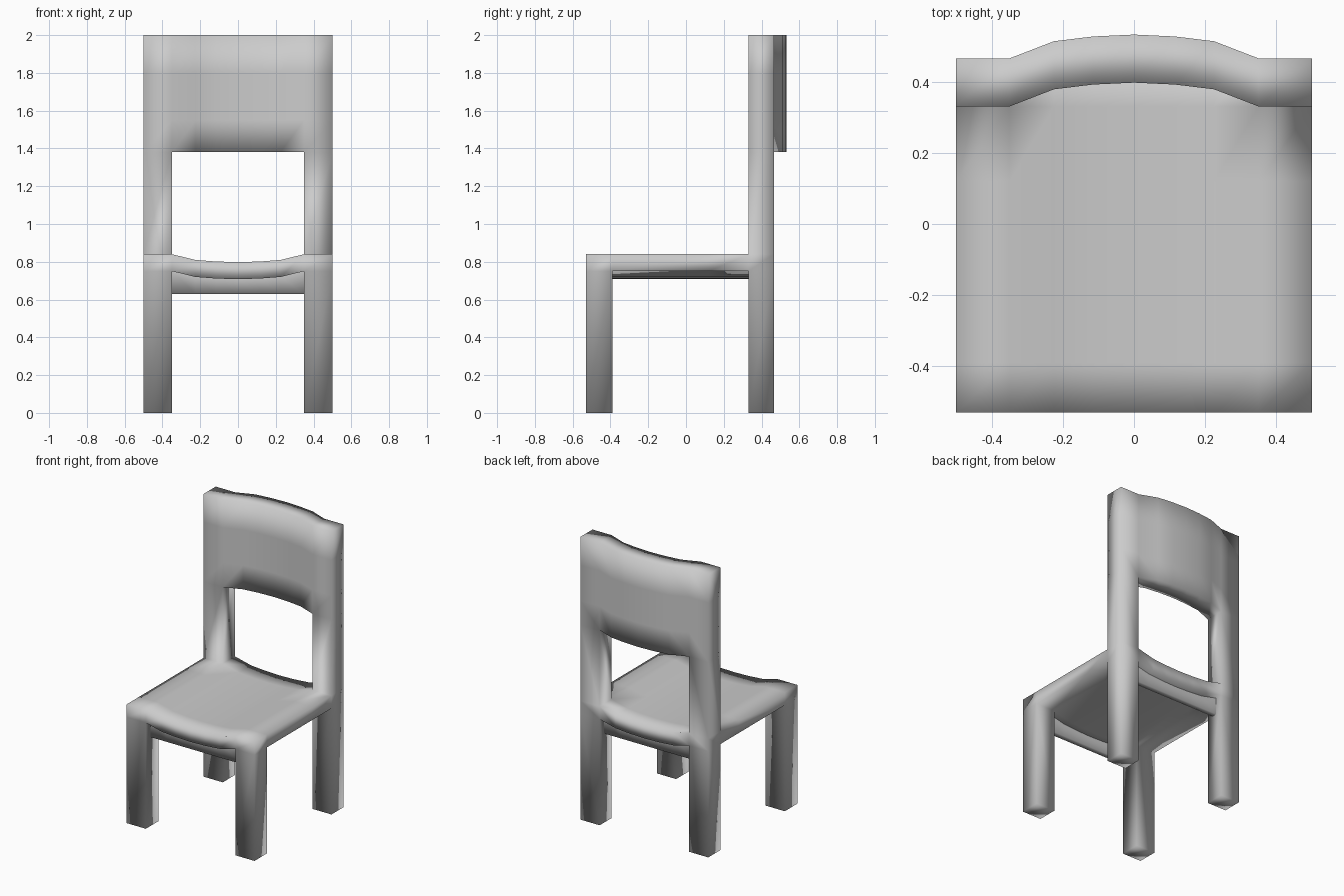
import bpy, bmesh

if "Cube" in bpy.data.objects:
    bpy.data.objects.remove(bpy.data.objects["Cube"])

# Lattice lines that divide the chair into blocks
XS = [-0.5, -0.35, -0.225, -0.115, 0, 0.115, 0.225, 0.35, 0.5]
YS = [-0.53, -0.39, 0.12, 0.33, 0.465]
ZS = [0, 0.75, 0.84, 1.38, 1.55, 1.8, 2.0]
CURVE = {0.0: 1.0, 0.115: 0.92, 0.225: 0.72}   # shared curvature of seat and back


def shaped(x, y, z):
    """Dip the seat and bow the backrest between the side posts."""
    c = CURVE.get(abs(x), 0)
    if 0.7 < z < 0.9:
        z -= 0.042 * c
    elif z > 1.3:
        y += 0.067 * c
    return x, y, z


def filled(i, j, k):
    """True where a block of the lattice is solid."""
    if not (0 <= i < len(XS) - 1 and 0 <= j < len(YS) - 1 and 0 <= k < len(ZS) - 1):
        return False
    side = i in (0, len(XS) - 2)
    back = j == len(YS) - 2
    if k == 0:                       # legs
        return side and (j == 0 or back)
    if k == 1:                       # seat
        return True
    if k == 2:                       # back posts
        return side and back
    return back                      # backrest


def add_object(name, bm):
    bmesh.ops.recalc_face_normals(bm, faces=bm.faces)
    me = bpy.data.meshes.new(name)
    bm.to_mesh(me)
    bm.free()
    me.shade_smooth()
    ob = bpy.data.objects.new(name, me)
    bpy.context.collection.objects.link(ob)
    return ob


# Continuous frame: legs, seat, posts and backrest as one welded skin
bm = bmesh.new()
verts = {}


def vert(key):
    if key not in verts:
        i, j, k = key
        verts[key] = bm.verts.new(shaped(XS[i], YS[j], ZS[k]))
    return verts[key]


for i in range(len(XS) - 1):
    for j in range(len(YS) - 1):
        for k in range(len(ZS) - 1):
            if not filled(i, j, k):
                continue
            for axis in range(3):
                for step in (0, 1):
                    n = [i, j, k]
                    n[axis] += 1 if step else -1
                    if filled(*n):
                        continue
                    loop = []
                    for a, b in ((0, 0), (1, 0), (1, 1), (0, 1)):
                        p = [i, j, k]
                        p[axis] += step
                        p[(axis + 1) % 3] += a
                        p[(axis + 2) % 3] += b
                        loop.append(vert(tuple(p)))
                    bm.faces.new(loop)
add_object("chair_frame", bm)


# Aprons: rails between the legs, following the underside of the seat
def apron(name, y0, y1):
    bm = bmesh.new()
    rings = []
    for x in XS[1:-1]:
        top = shaped(x, 0, 0.75)[2]
        rings.append([bm.verts.new((x, y, z)) for y, z in
                      ((y0, 0.63), (y1, 0.63), (y1, top), (y0, top))])
    for a, b in zip(rings, rings[1:]):
        for s in (0, 1, 3):          # bottom, inner and outer faces
            t = (s + 1) % 4
            bm.faces.new((a[s], a[t], b[t], b[s]))
    add_object(name, bm)


apron("front_apron", -0.48, -0.44)
apron("back_apron", 0.375, 0.415)
